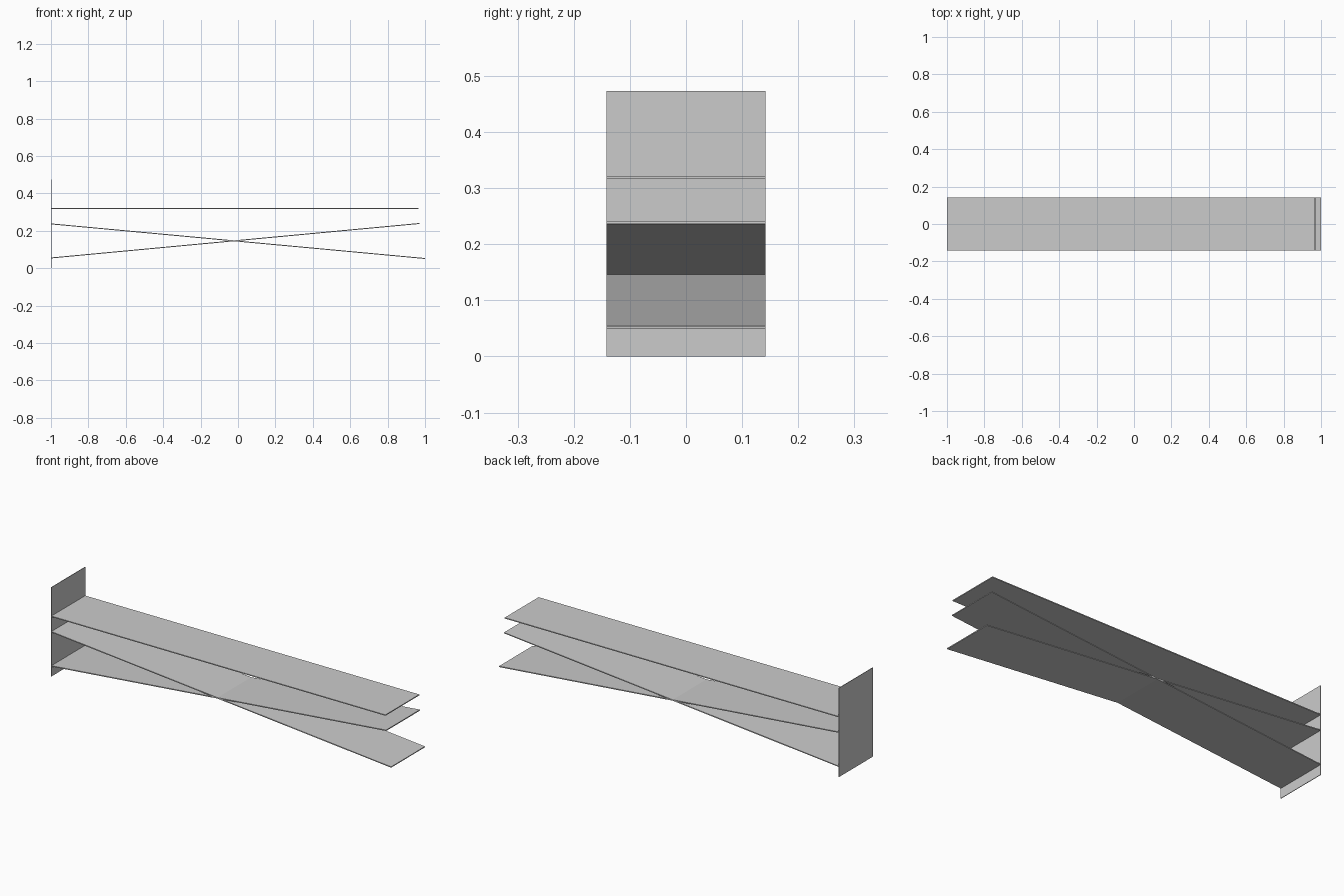
import bpy
import math
from mathutils import Vector

cube = bpy.data.objects.get("Cube")
if cube:
    bpy.data.objects.remove(cube, do_unlink=True)

WIDTH = 0.284
THICK = 0.005

# Single grey finish
grey = bpy.data.materials.new("plain_grey")
grey.use_nodes = True
colour = (0.6, 0.6, 0.6, 1)
grey.diffuse_color = colour
grey.node_tree.nodes["Principled BSDF"].inputs["Base Color"].default_value = colour


def board(name, start, end, thick=THICK):
    """Thin board whose centre line runs from start to end in the xz plane."""
    a, b = Vector((start[0], 0, start[1])), Vector((end[0], 0, end[1]))
    run = b - a
    bpy.ops.mesh.primitive_cube_add(size=1, location=(a + b) / 2)
    ob = bpy.context.object
    ob.name = name
    ob.scale = (run.length, WIDTH, thick)
    ob.rotation_euler.y = -math.atan2(run.z, run.x)
    ob.data.materials.append(grey)
    return ob


# Upright end panel
board("end_panel", (-0.9985, 0), (-0.9985, 0.473), 0.003)

# Level shelf and the two crossing shelves
board("level_shelf", (-0.999, 0.3185), (0.966, 0.3185))
board("rising_shelf", (-0.999, 0.0545), (0.97, 0.2387))
board("falling_shelf", (-0.999, 0.2365), (0.9995, 0.0515))
